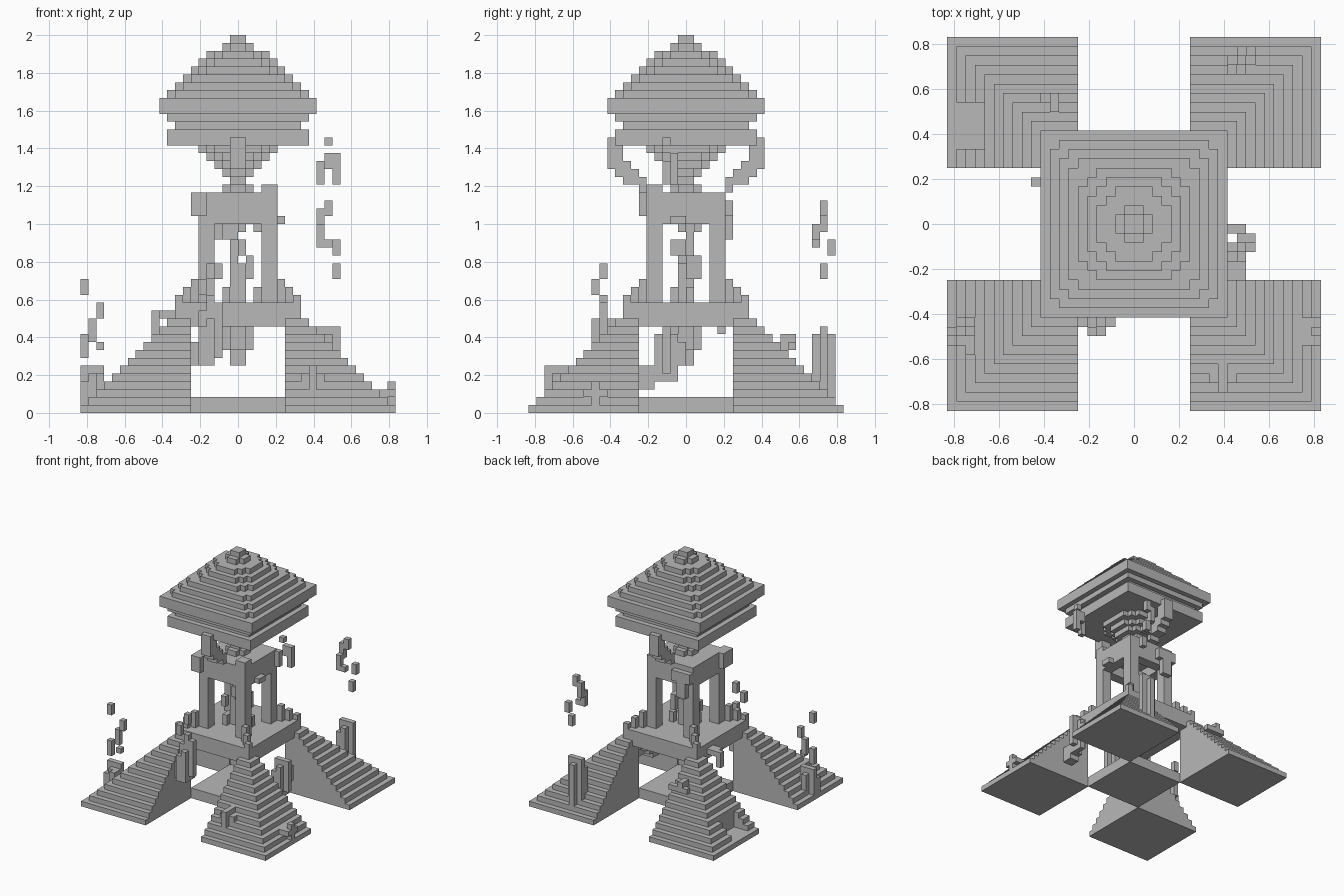
import bpy
import bmesh
from mathutils import Vector

UNIT = 1 / 24  # edge of one block

cube = bpy.data.objects.get("Cube")
if cube:
    bpy.data.objects.remove(cube, do_unlink=True)

stone = bpy.data.materials.new("grey stone")
stone.use_nodes = True
GREY = (0.48, 0.48, 0.48, 1)
stone.diffuse_color = GREY
stone.node_tree.nodes["Principled BSDF"].inputs["Base Color"].default_value = GREY


def build(name, boxes):
    """Make one object from boxes given as (x0, x1, y0, y1, z0, z1) in blocks."""
    bm = bmesh.new()
    for x0, x1, y0, y1, z0, z1 in boxes:
        low, high = Vector((x0, y0, z0)), Vector((x1, y1, z1))
        made = bmesh.ops.create_cube(bm, size=1)
        for vert in made["verts"]:
            position = Vector(a * (c + 0.5) + b * (0.5 - c)
                              for a, b, c in zip(high, low, vert.co))
            vert.co = position * UNIT
    mesh = bpy.data.meshes.new(name)
    bm.to_mesh(mesh)
    bm.free()
    mesh.materials.append(stone)
    obj = bpy.data.objects.new(name, mesh)
    bpy.context.collection.objects.link(obj)
    return obj


def slab(radius, z0, z1, cut=0):
    """Square layer whose corners are stepped back by cut blocks."""
    return [(-radius + i, radius - i, -radius + cut - i, radius - cut + i, z0, z1)
            for i in range(cut + 1)]


def mirrored(box, sx, sy):
    """Reflect a box into another quadrant."""
    x0, x1, y0, y1, z0, z1 = box
    xs = sorted((sx * x0, sx * x1))
    ys = sorted((sy * y0, sy * y1))
    return (*xs, *ys, z0, z1)


def cluster(x, y, z, height):
    """Clump of columns with a ragged top and bottom on a plus-shaped plan."""
    top = z + height
    return [(x, x + 1, y - 1, y + 2, z, top - 1),
            (x - 1, x + 2, y, y + 1, z + 1, top),
            (x - 1, x, y - 1, y, z, top - 2)]


def floating(name, bits):
    """Loose blocks one unit wide, given as (x, y, z, height)."""
    build(name, [(x, x + 1, y, y + 1, z, z + h) for x, y, z, h in bits])


QUADRANTS = [(sx, sy) for sx in (-1, 1) for sy in (-1, 1)]
SIDE = {-1: {-1: "front_right", 1: "back_right"}, 1: {-1: "front_left", 1: "back_left"}}

# Stepped corner feet, one of them with a carved recess
for sx, sy in QUADRANTS:
    steps = []
    for k in range(12):
        edge = 20 - k
        if (sx, sy) == (-1, 1) and edge in range(17, 20):
            layer = [(6, edge, 6, 8, k, k + 1), (6, edge, 13, edge, k, k + 1),
                     (6, 16, 8, 13, k, k + 1)]
        else:
            layer = [(6, edge, 6, edge, k, k + 1)]
        steps += [mirrored(box, sx, sy) for box in layer]
    build(SIDE[sx][sy] + "_stepped_foot", steps)

# Floor plate and raised platform with stepped corner posts
build("floor_plate", slab(6, 0, 2))
build("platform", slab(8, 11, 14))
posts = [(r, r + 1, r, r + 1, 14, 22 - r) for r in (5, 6, 7)]
build("platform_corner_posts", [mirrored(p, sx, sy) for p in posts for sx, sy in QUADRANTS])
build("hanging_crystal", slab(2, 8, 11, 1) + slab(1, 6, 8))

# Open frame: four pillars and a top ring with a ceiling
pillars = [mirrored((3, 5, 3, 5, 14, 28), sx, sy) for sx, sy in QUADRANTS]
build("frame_pillars", pillars + [(3, 5, -5, -3, 28, 29)])
beams = []
for s in (-1, 1):
    beams.append(mirrored((-5, 5, 3, 5, 24, 28), 1, s))
    beams.append(mirrored((3, 5, -5, 5, 24, 28), s, 1))
build("frame_beams", beams + slab(4, 26, 28))
build("frame_growths", [(-6, -4, -6, -3, 25, 28), (-5, -1, 5, 6, 25, 27),
                        (-4, -2, 5, 6, 22, 26), (5, 6, -2, 0, 24, 25)])

# Ragged core inside the frame
build("inner_core", [(-1, 1, -1, 1, 14, 17), (-2, -1, -2, 0, 14, 16), (2, 3, 0, 1, 14, 16),
                     (0, 1, -1, 1, 17, 19), (1, 2, 0, 2, 17, 20), (-3, -2, -1, 0, 17, 19),
                     (-1, 0, -1, 1, 17, 22), (0, 1, -2, 0, 20, 22), (-2, 0, 0, 1, 22, 24),
                     (0, 1, -1, 0, 23, 24), (2, 3, 1, 2, 23, 24)])

# Funnel neck under the roof
neck = slab(2, 28, 29, 1) + slab(1, 29, 30)
for r in range(2, 6):
    neck += slab(r, 28 + r, 29 + r, r // 2)
build("funnel_neck", neck)

# Curved brackets at front and back
arm = [(-1, 1, 9, 10, 31, 35), (-1, 1, 8, 9, 30, 34), (-1, 1, 7, 8, 29, 32),
       (-1, 1, 6, 7, 29, 31), (-1, 1, 5, 6, 28, 30)]
for s, side in ((-1, "front"), (1, "back")):
    build(side + "_bracket", [mirrored(box, 1, s) for box in arm])

# Roof: flat plate and stepped dome given as (radius, corner cut, layers)
build("roof_plate", slab(9, 34, 36))
dome, z = [], 36
for radius, cut, layers in ((8, 0, 1), (9, 0, 1), (10, 0, 2), (9, 1, 1), (8, 1, 1),
                            (7, 1, 1), (6, 2, 1), (5, 2, 1), (4, 2, 1), (2, 1, 1), (1, 0, 1)):
    dome += slab(radius, z, z + layers, cut)
    z += layers
build("stepped_dome", dome)

# Clumps of columns around the base
build("back_left_columns", cluster(11, 17, 2, 9))
build("front_right_columns", cluster(-19, -12, 0, 6) + [(-18, -17, -14, -12, 2, 5)])
build("left_columns", cluster(11, -3, 4, 7) + [(10, 12, -6, -4, 3, 6), (10, 12, -1, 0, 6, 9)])
build("front_columns", cluster(-4, -11, 6, 7) + [(-6, -4, -11, -10, 6, 9),
                                                 (-3, -2, -11, -10, 12, 14)])
build("right_growth", [(-11, -10, 4, 5, 10, 13), (-10, -8, 3, 5, 12, 13)])

# Small growths on the feet
build("front_left_growths", [(8, 11, -17, -16, 3, 5), (9, 10, -18, -14, 3, 6),
                             (19, 20, -12, -11, 1, 4), (18, 20, -13, -10, 2, 3)])
build("back_growths", [(-10, -6, 13, 14, 8, 9), (-9, -8, 12, 14, 8, 10),
                       (10, 11, 15, 18, 3, 5), (-16, -15, 9, 12, 3, 5)])

# Loose floating blocks above the clumps
floating("back_left_loose_blocks", [(10, 17, 23, 3), (11, 17, 25, 2), (10, 16, 21, 3),
                                    (11, 16, 21, 1), (12, 18, 20, 2), (12, 17, 17, 2)])
floating("left_loose_blocks", [(11, -3, 34, 1), (10, -3, 29, 3), (11, -2, 31, 2),
                               (12, -2, 29, 4)])
floating("front_right_loose_blocks", [(-20, -12, 15, 2), (-18, -11, 12, 2), (-19, -11, 9, 3),
                                      (-20, -12, 7, 3), (-18, -12, 8, 1)])
floating("front_loose_blocks", [(-4, -11, 17, 2), (-5, -12, 15, 2), (-4, -11, 13, 2)])
